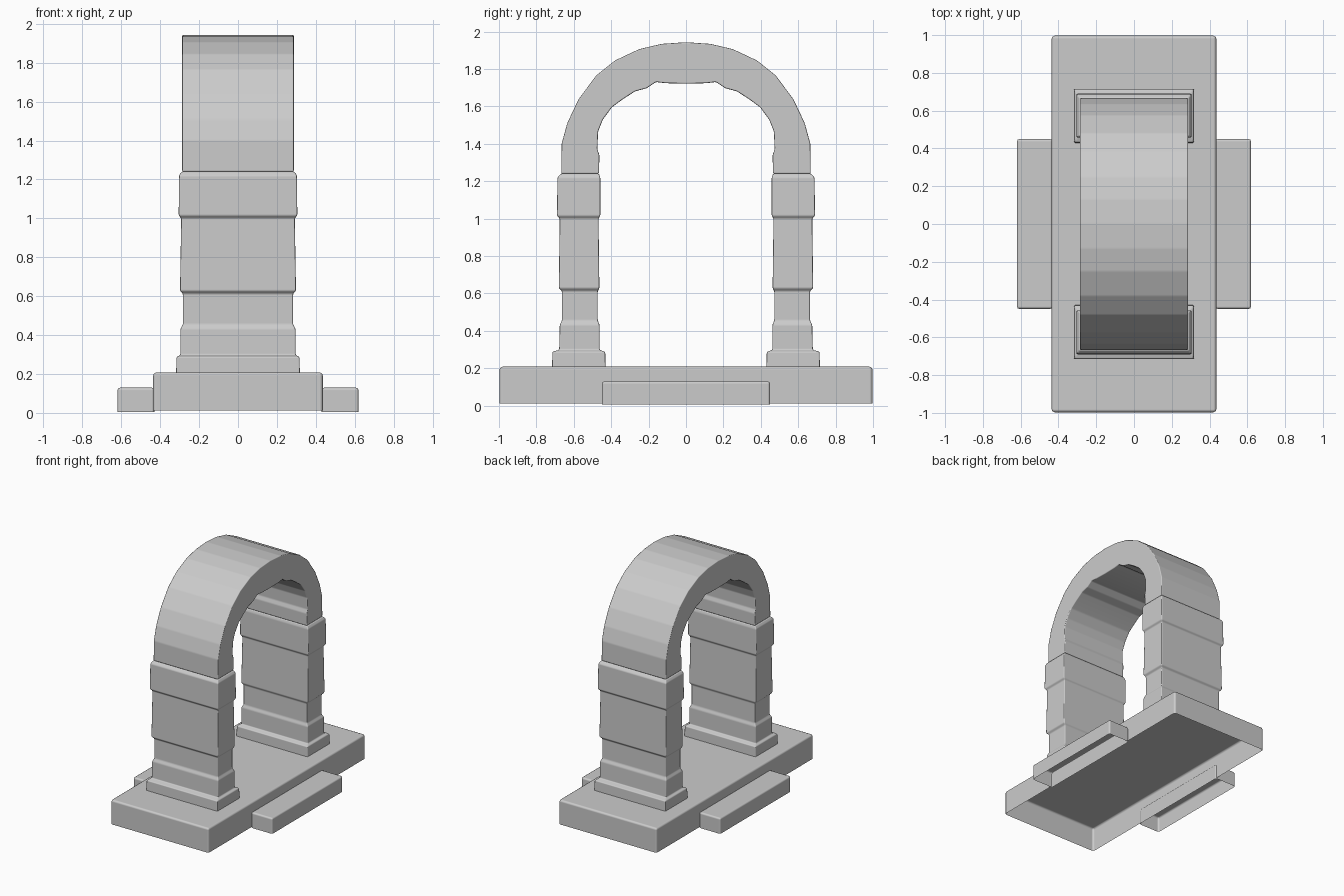
import bpy, bmesh

if "Cube" in bpy.data.objects:
    bpy.data.objects.remove(bpy.data.objects["Cube"])


def finish(name, bm, bevel, mirror_axis=None):
    """Turn a bmesh into an object with softly rounded edges."""
    bmesh.ops.recalc_face_normals(bm, faces=bm.faces[:])
    for f in bm.faces:
        f.smooth = True
    mesh = bpy.data.meshes.new(name)
    bm.to_mesh(mesh)
    bm.free()
    obj = bpy.data.objects.new(name, mesh)
    bpy.context.collection.objects.link(obj)
    b = obj.modifiers.new("rounded_edges", 'BEVEL')
    b.width, b.segments = bevel, 2
    b.limit_method, b.angle_limit = 'ANGLE', 0.1
    b.harden_normals = True
    if mirror_axis is not None:
        m = obj.modifiers.new("mirror", 'MIRROR')
        m.use_axis = [i == mirror_axis for i in range(3)]
        m.use_mirror_merge = False
    return obj


def stack(name, rings, bevel, mirror_axis=None):
    """Loft rectangles (z, x0, x1, y0, y1) upwards; underside stays open."""
    bm = bmesh.new()
    prev = None
    for z, x0, x1, y0, y1 in rings:
        ring = [bm.verts.new((x, y, z))
                for x, y in ((x0, y0), (x1, y0), (x1, y1), (x0, y1))]
        if prev:
            for i in range(4):
                j = (i + 1) % 4
                bm.faces.new((prev[i], prev[j], ring[j], ring[i]))
        prev = ring
    bm.faces.new(prev)
    return finish(name, bm, bevel, mirror_axis)


# Hollow platform, open underneath
stack("platform", [(0.012, -0.436, 0.436, -0.997, 0.997),
                   (0.208, -0.436, 0.436, -0.997, 0.997)], 0.016)

# Low hollow step on each long side
stack("side_step", [(0.005, 0.43, 0.62, -0.45, 0.45),
                    (0.13, 0.43, 0.62, -0.45, 0.45)], 0.014, 0)

# Pillars with plinth, foot, recess, shaft and capital: z, half width, y range
pillar = [
    (0.208, 0.318, 0.43, 0.716), (0.288, 0.316, 0.432, 0.714),
    (0.298, 0.296, 0.462, 0.678), (0.432, 0.296, 0.462, 0.675),
    (0.455, 0.283, 0.472, 0.663), (0.612, 0.283, 0.472, 0.663),
    (0.628, 0.298, 0.463, 0.68), (1.00, 0.292, 0.468, 0.675),
    (1.015, 0.305, 0.458, 0.69), (1.22, 0.303, 0.458, 0.687),
    (1.24, 0.29, 0.465, 0.67),
]
stack("pillar", [(z, -w, w, a, b) for z, w, a, b in pillar], 0.007, 1)

# Faceted arch, extruded from its half outlines
outer = [(0.667, 1.24), (0.665, 1.40), (0.635, 1.51), (0.575, 1.637),
         (0.48, 1.765), (0.38, 1.845), (0.25, 1.906), (0.13, 1.934)]
inner = [(0.465, 1.24), (0.463, 1.34), (0.474, 1.37), (0.47, 1.465),
         (0.444, 1.53), (0.396, 1.595), (0.342, 1.635), (0.273, 1.68),
         (0.21, 1.697), (0.16, 1.73), (0.11, 1.724)]


def full(half, crown):
    return half + [(0, crown)] + [(-y, z) for y, z in reversed(half)]


bm = bmesh.new()
outline = full(outer, 1.943) + full(inner, 1.721)[::-1]
face = bm.faces.new([bm.verts.new((-0.287, y, z)) for y, z in outline])
ext = bmesh.ops.extrude_face_region(bm, geom=[face], use_keep_orig=True)
bmesh.ops.translate(bm, vec=(0.574, 0, 0),
                    verts=[v for v in ext["geom"] if isinstance(v, bmesh.types.BMVert)])
finish("arch", bm, 0.007)
